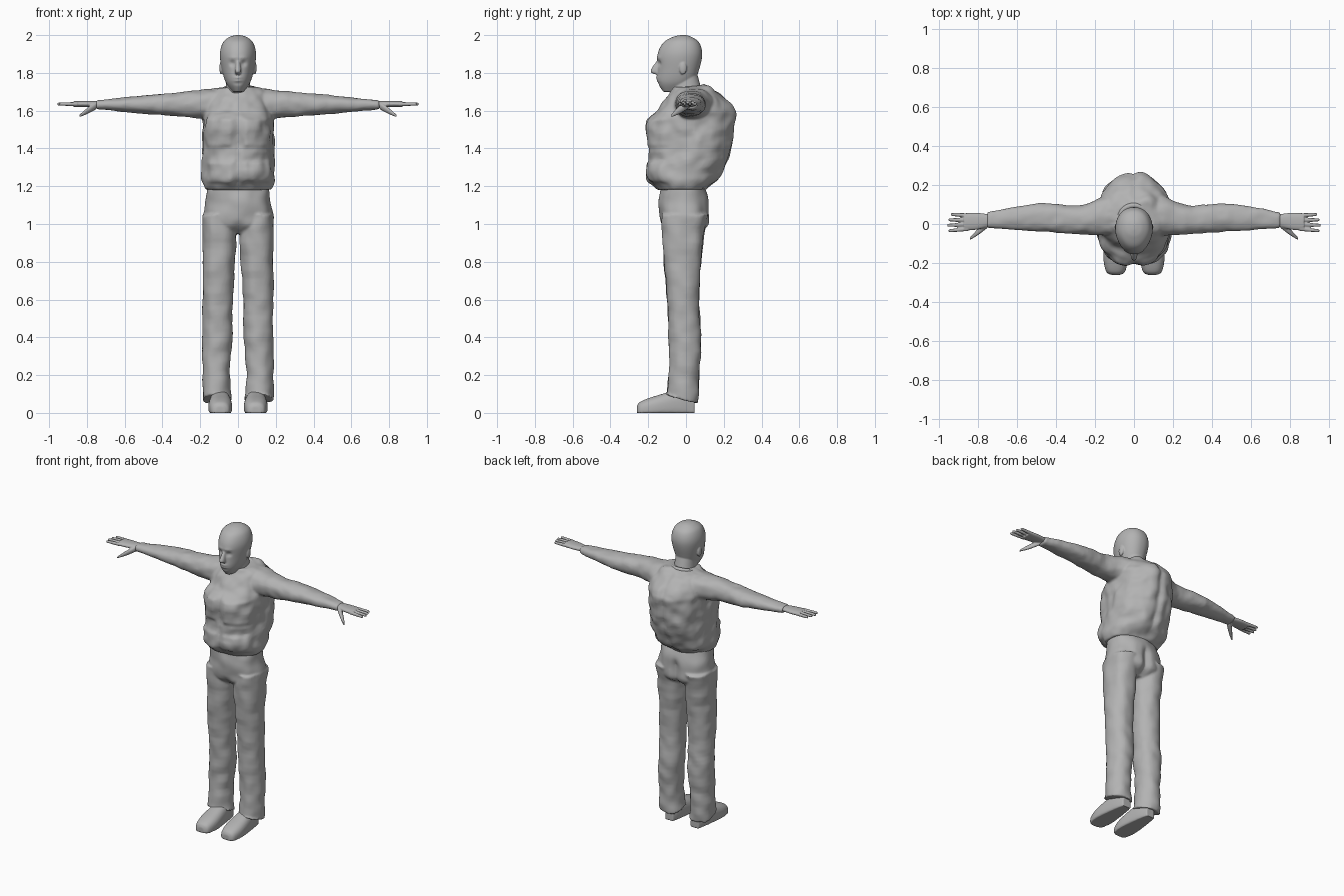
import bpy, bmesh, math
from mathutils import Vector, noise

default_cube = bpy.data.objects.get("Cube")
if default_cube:
    bpy.data.objects.remove(default_cube)

grey = bpy.data.materials.new("plain_grey")
grey.use_nodes = True
grey.diffuse_color = (.45, .45, .45, 1)
grey.node_tree.nodes["Principled BSDF"].inputs["Base Color"].default_value = grey.diffuse_color
BOTH_SIDES = (1, -1)


def gauss(distance, spread):
    return math.exp(-(distance / spread) ** 2)


def step(start, end, value):
    t = min(max((value - start) / (end - start), 0), 1)
    return t * t * (3 - 2 * t)


def patch(value, low, high, soft=.02):
    """One between low and high, fading to zero outside."""
    return step(low - soft, low, value) * (1 - step(high, high + soft, value))


def spline(rows, sub):
    """Smoothly resample section rows."""
    result = []
    last = len(rows) - 1
    for i in range(last):
        before, start, end, after = (rows[min(max(i + k, 0), last)] for k in (-1, 0, 1, 2))
        for j in range(sub):
            t = j / sub
            result.append([q + t / 2 * (r - p + t * (2 * p - 5 * q + 4 * r - s + t * (3 * (q - r) + s - p)))
                           for p, q, r, s in zip(before, start, end, after)])
    return result + [list(rows[last])]


def loft(bm, axis, rows, sides=(1,), power=2.2, count=40, sub=8):
    """Each row: position on the axis, then min and max of both cross directions."""
    for side in sides:
        rings = []
        for along, left, right, low, high in spline(rows, sub):
            ring = []
            for k in range(count):
                angle = math.tau * k / count
                c, s = math.cos(angle), math.sin(angle)
                u = (left + right) / 2 + (right - left) / 2 * math.copysign(abs(c) ** (2 / power), c)
                v = (low + high) / 2 + (high - low) / 2 * math.copysign(abs(s) ** (2 / power), s)
                x, y, z = {"x": (along, u, v), "y": (u, along, v), "z": (u, v, along)}[axis]
                ring.append(bm.verts.new((side * x, y, z)))
            rings.append(ring)
        for lower, upper in zip(rings, rings[1:]):
            for k in range(count):
                bm.faces.new((lower[k - 1], lower[k], upper[k], upper[k - 1]))
        bm.faces.new(rings[0])
        bm.faces.new(rings[-1])


def upright(bm, rows, count=72):
    """Centred loft; each row: height, half width, front, back."""
    loft(bm, "z", [(z, -half, half, front, back) for z, half, front, back in rows], count=count)


def ball_pair(bm, centre, size):
    for side in BOTH_SIDES:
        made = bmesh.ops.create_uvsphere(bm, u_segments=20, v_segments=12, radius=1)
        for v in made["verts"]:
            v.co = v.co * Vector(size) + Vector(centre)
            v.co.x *= side


def wrinkle(bm, amount, frequency):
    bm.normal_update()
    moves = [v.normal * amount * noise.noise(v.co * frequency) for v in bm.verts]
    for v, move in zip(bm.verts, moves):
        v.co += move


def finish(name, bm, voxel):
    """Fuse the overlapping pieces into one smooth skin."""
    bmesh.ops.recalc_face_normals(bm, faces=bm.faces)
    mesh = bpy.data.meshes.new(name)
    bm.to_mesh(mesh)
    bm.free()
    mesh.materials.append(grey)
    part = bpy.data.objects.new(name, mesh)
    bpy.context.collection.objects.link(part)
    fuse = part.modifiers.new("fuse", 'REMESH')
    fuse.mode = 'VOXEL'
    fuse.voxel_size = voxel
    fuse.use_smooth_shade = True
    soften = part.modifiers.new("soften", 'SMOOTH')
    soften.iterations = 2


# Head: skull with sculpted face
bm = bmesh.new()
upright(bm, [(1.7, .03, -.12, -.03), (1.75, .066, -.15, .04), (1.82, .086, -.15, .07), (1.9, .096, -.15, .086),
             (1.96, .08, -.12, .07), (1.99, .046, -.07, .03), (2, .01, -.03, 0)])
for v in bm.verts:
    x, y, z = v.co
    sockets = gauss(abs(x) - .034, .017) * gauss(z - 1.85, .014)
    brows = gauss(abs(x) - .03, .03) * gauss(z - 1.88, .01)
    lips = gauss(x, .024) * (gauss(z - 1.767, .013) - gauss(z - 1.767, .003))
    chin_dip = gauss(x, .03) * gauss(z - 1.747, .008)
    v.co.y += (.013 * sockets - .004 * brows - .01 * lips + .005 * chin_dip) * step(-.03, -.12, y)
    v.co.x *= 1 - step(-.02, -.14, y) / 8

# Nose, eyes, ears and neck
upright(bm, [(1.79, .012, -.155, -.13), (1.81, .017, -.188, -.13), (1.87, .008, -.149, -.13)], count=24)
ball_pair(bm, centre=(.034, -.121, 1.85), size=(.015, .013, .009))
ball_pair(bm, centre=(.088, -.016, 1.826), size=(.011, .02, .035))
upright(bm, [(1.62, .08, -.08, .11), (1.71, .066, -.083, .083), (1.8, .06, -.07, .058)])
finish("head", bm, voxel=.0045)

# Padded jacket: body with full back, pockets and a centre seam
bm = bmesh.new()
upright(bm, [(1.18, .17, -.15, .1), (1.25, .195, -.2, .18), (1.4, .19, -.2, .24), (1.55, .187, -.2, .26),
             (1.61, .18, -.14, .255), (1.7, .148, -.08, .165), (1.725, .1, -.07, .11)], count=96)
for v in bm.verts:
    x, y, z = v.co
    pockets = patch(abs(x), .04, .16) * (patch(z, 1.42, 1.55) + patch(z, 1.23, 1.32))
    seam = gauss(x, .012) * patch(z, 1.22, 1.58)
    v.co.y -= (.013 * pockets - .008 * seam) * step(-.04, -.1, y)
    v.co.y -= .01 * gauss(x, .02) * step(.1, .2, y)
wrinkle(bm, amount=.014, frequency=13)

# Sleeves taper evenly, with a fuller back at shoulder and elbow
loft(bm, "x", [(x, .065 * x - .07, back, 1.54 + .09 * x, 1.73 - .1 * x)
               for x, back in ((.06, .13), (.14, .145), (.28, .095), (.48, .106), (.75, .06))], BOTH_SIDES)
wrinkle(bm, amount=.005, frequency=22)
finish("jacket", bm, voxel=.0075)

# Collar band around the neck
bpy.ops.mesh.primitive_torus_add(major_radius=.08, minor_radius=.013, location=(0, .01, 1.703),
                                 rotation=(math.radians(16), 0, 0))
collar = bpy.context.object
collar.name = "collar"
collar.scale.y = 1.1
collar.data.materials.append(grey)
bpy.ops.object.shade_smooth()

# Trousers: hips with a rounded seat
bm = bmesh.new()
upright(bm, [(1.22, .158, -.135, .085), (1.12, .172, -.143, .118), (1, .185, -.134, .12), (.95, .12, -.08, .06)])
for v in bm.verts:
    x, y, z = v.co
    v.co.y -= .02 * gauss(x, .022) * step(.03, .1, y) * step(1.15, 1.08, z)
    v.co.y += .015 * gauss(x, .03) * step(-.05, -.1, y) * step(1.03, .97, z)

# Loose legs with hems that slope down to the heel
OUTER = .187
loft(bm, "z", [(z, inner, OUTER, front, back) for z, inner, front, back in (
    (1.05, .02, -.13, .12), (.9, .01, -.125, .09), (.6, .03, -.1, .07), (.4, .03, -.09, .08),
    (.2, .045, -.09, .07), (.04, .03, -.11, .065))], BOTH_SIDES)
for v in bm.verts:
    if v.co.z < .12:
        v.co.z = max(v.co.z, .05 + .3 * max(0, .05 - v.co.y))
wrinkle(bm, amount=.008, frequency=14)
finish("trousers", bm, voxel=.0075)

# Shoes, clipped to flat soles
bm = bmesh.new()
FOOT = .094
loft(bm, "y", [(y, FOOT - half, FOOT + half, -.03, top) for y, half, top in (
    (-.26, .025, .035), (-.24, .05, .06), (-.16, .063, .09), (-.03, .05, .12), (.045, .03, .07))],
    BOTH_SIDES, power=2.5)
for v in bm.verts:
    v.co.z = max(v.co.z, 0)
finish("shoes", bm, voxel=.0055)

# Hands: palm
bm = bmesh.new()
PALM = 1.635
loft(bm, "x", [(x, front, back, PALM - .016, PALM + .016) for x, front, back in (
    (.72, -.006, .046), (.8, -.028, .057), (.87, -.034, .055))], BOTH_SIDES)

# Four fingers, fanned slightly
for i in range(4):
    root = .023 * i - .025
    tip = .955 - .006 * abs(i - 1) ** 1.5
    stations = ((.85, root, .011), (tip - .01, root * 1.2 - .004, .008), (tip, root * 1.2 - .004, .003))
    loft(bm, "x", [(x, y - r, y + r, PALM - r, PALM + r) for x, y, r in stations], BOTH_SIDES, count=16)

# Thumb, pointing forward and down
wrist, thumb_tip = Vector((.75, 0, 1.628)), Vector((.84, -.076, 1.572))
thumb = []
for t in (0, .5, .9, 1):
    p, r = wrist.lerp(thumb_tip, t), .02 - .014 * t * t
    thumb.append((p.x, p.y - r, p.y + r, p.z - r, p.z + r))
loft(bm, "x", thumb, BOTH_SIDES, count=20)
finish("hands", bm, voxel=.0038)
